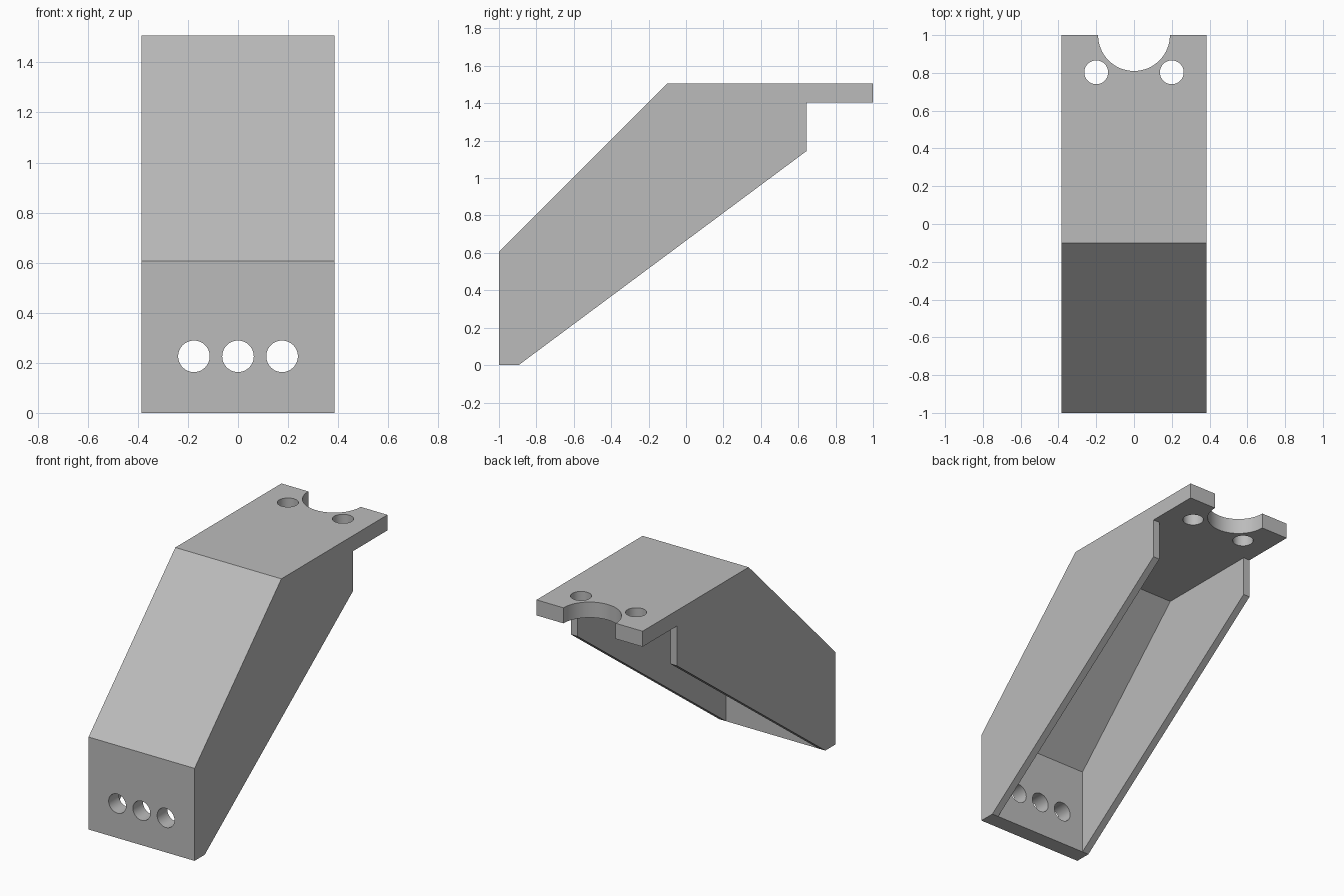
import bpy, bmesh, math

if "Cube" in bpy.data.objects:
    bpy.data.objects.remove(bpy.data.objects["Cube"])

HALF_WIDTH = 0.385
WALL = 0.047
TOP = 1.507
UNDER = 1.405      # underside of the top plate
INNER = -0.895     # back of the front plate

grey = bpy.data.materials.new("plain_grey")
grey.use_nodes = True
grey.diffuse_color = (0.5, 0.5, 0.5, 1)
grey.node_tree.nodes["Principled BSDF"].inputs["Base Color"].default_value = (0.5, 0.5, 0.5, 1)


def prism(name, profile, half):
    """Extrude a (y, z) side profile across x."""
    bm = bmesh.new()
    face = bm.faces.new([bm.verts.new((-half, y, z)) for y, z in profile])
    new = bmesh.ops.extrude_face_region(bm, geom=[face])["geom"]
    moved = [v for v in new if isinstance(v, bmesh.types.BMVert)]
    bmesh.ops.translate(bm, verts=moved, vec=(2 * half, 0, 0))
    bmesh.ops.recalc_face_normals(bm, faces=bm.faces)
    mesh = bpy.data.meshes.new(name)
    bm.to_mesh(mesh)
    bm.free()
    mesh.materials.append(grey)
    obj = bpy.data.objects.new(name, mesh)
    bpy.context.collection.objects.link(obj)
    return obj


def drill(name, location, radius, depth, tilt=0):
    bpy.ops.mesh.primitive_cylinder_add(vertices=64, radius=radius, depth=depth,
                                        location=location, rotation=(tilt, 0, 0))
    obj = bpy.context.object
    obj.name = name
    obj.data.materials.append(grey)
    return obj


def cut(target, cutter):
    """Subtract the cutter, then remove it."""
    cutter.hide_render = True
    mod = target.modifiers.new("cut", "BOOLEAN")
    mod.operation = "DIFFERENCE"
    mod.solver = "EXACT"
    mod.object = cutter
    bpy.context.view_layer.objects.active = target
    bpy.ops.object.modifier_apply(modifier=mod.name)
    bpy.data.objects.remove(cutter)


# Solid bracket body with its overhanging top lip
bracket = prism("bracket", [(-1, 0), (INNER, 0), (0.645, 1.145), (0.645, UNDER),
                            (1, UNDER), (1, TOP), (-0.1, TOP), (-1, 0.607)], HALF_WIDTH)

# Hollow channel between the two side walls
cut(bracket, prism("channel", [(INNER, -0.1), (INNER, 0.566), (-0.055, UNDER),
                               (0.8, UNDER), (0.8, -0.1)], HALF_WIDTH - WALL))

# Row of holes through the front plate
for x in (-0.176, 0, 0.176):
    cut(bracket, drill("front_hole", (x, -0.95, 0.226), 0.063, 0.3, math.pi / 2))

# Round notch and two screw holes in the top lip
cut(bracket, drill("notch", (0, 1, UNDER + 0.05), 0.19, 0.4))
for x in (-0.2, 0.2):
    cut(bracket, drill("lip_hole", (x, 0.803, UNDER + 0.05), 0.063, 0.4))

# Smooth hole walls, sharp plate edges
bpy.ops.object.select_all(action="DESELECT")
bracket.select_set(True)
bpy.context.view_layer.objects.active = bracket
bpy.ops.object.shade_smooth_by_angle(angle=math.radians(30))
